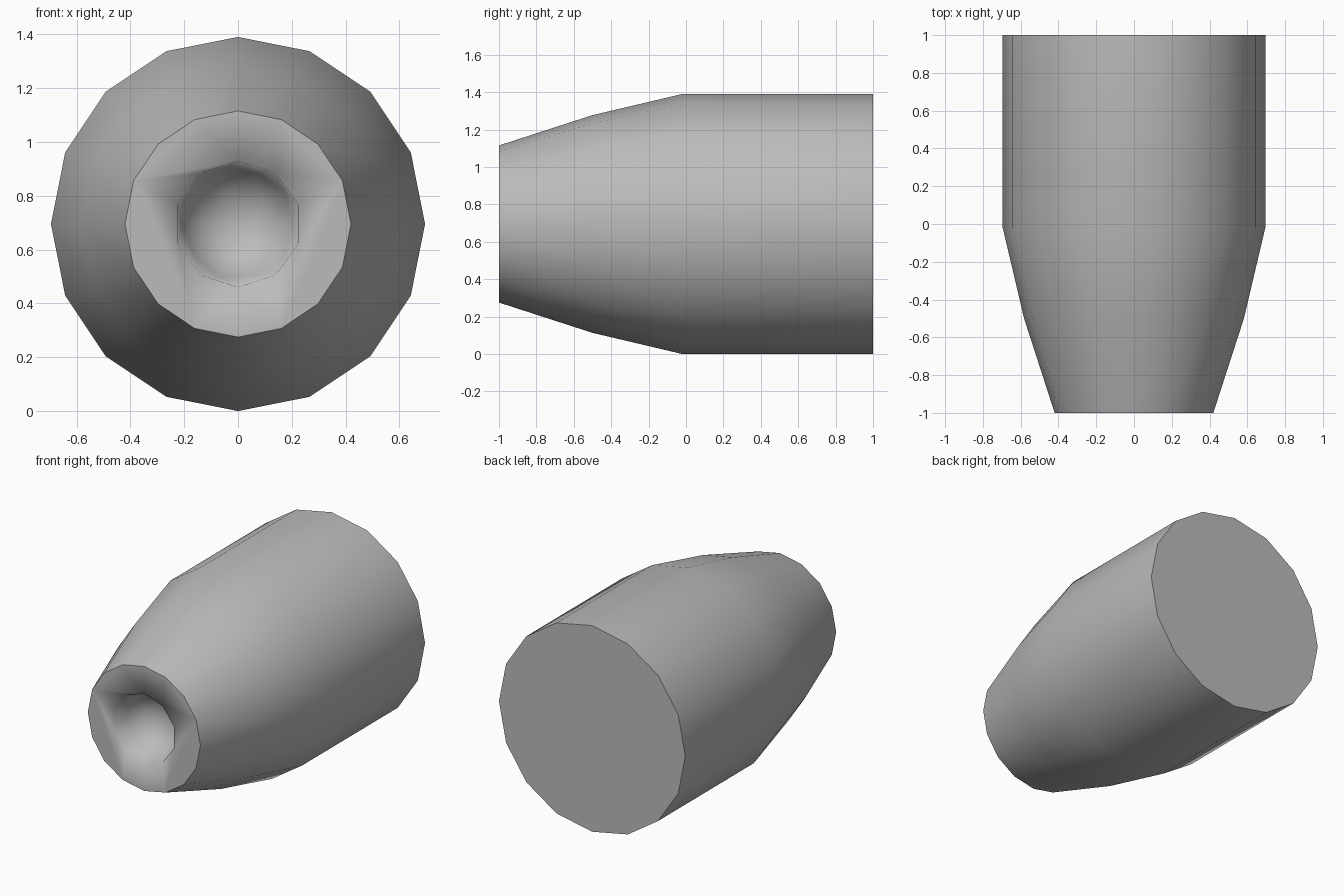
import bpy, bmesh, math
from mathutils import Matrix

cube = bpy.data.objects.get("Cube")
if cube:
    bpy.data.objects.remove(cube, do_unlink=True)

SIDES = 16
RADIUS = 0.695
PROFILE = [(-1.0, 0.42), (-0.5, 0.582), (-0.02, RADIUS), (1.0, RADIUS)]  # (y, radius)
CAVITY = 0.235

metal = bpy.data.materials.new("grey metal")
metal.use_nodes = True
colour = (0.5, 0.5, 0.5, 1)
metal.diffuse_color = colour
metal.node_tree.nodes["Principled BSDF"].inputs["Base Color"].default_value = colour

bm = bmesh.new()

# Rounded cavity in the tip: inner half of a ball
place = Matrix.Translation((0, -1, RADIUS)) @ Matrix.Rotation(math.pi / 2, 4, 'X')
bmesh.ops.create_icosphere(bm, subdivisions=2, radius=CAVITY, matrix=place)
outside = [v for v in bm.verts if v.co.y < -1.001]
bmesh.ops.delete(bm, geom=outside, context='VERTS')
mouth = [v for v in bm.verts if v.co.y < -0.999]


def ring(y, radius):
    """Vertices of a circle around the long axis."""
    angles = [2 * math.pi * i / SIDES for i in range(SIDES)]
    return [bm.verts.new((radius * math.sin(a), y, RADIUS + radius * math.cos(a))) for a in angles]


# Tapered nose and straight body
rings = [ring(y, r) for y, r in PROFILE]
for a, b in zip(rings, rings[1:]):
    for i in range(SIDES):
        j = (i + 1) % SIDES
        bm.faces.new((a[i], a[j], b[j], b[i]))
back = bm.faces.new(rings[-1])


# Flat rim joining the nose to the cavity, one face per half
def half(verts, side):
    """Vertices on one side of the middle, from top to bottom."""
    return sorted((v for v in verts if v.co.x * side > -0.001), key=lambda v: -v.co.z)


for side in (-1, 1):
    bm.faces.new(half(rings[0], side) + half(mouth, side)[::-1])
bmesh.ops.recalc_face_normals(bm, faces=bm.faces[:])

# Smooth everywhere except at the outer rim and the base edge
for f in bm.faces:
    f.smooth = f is not back
for loop in (rings[0], rings[-1]):
    for i in range(SIDES):
        bm.edges.get((loop[i], loop[(i + 1) % SIDES])).smooth = False

mesh = bpy.data.meshes.new("hollow_tip_slug")
bm.to_mesh(mesh)
bm.free()
mesh.materials.append(metal)
slug = bpy.data.objects.new("hollow_tip_slug", mesh)
bpy.context.collection.objects.link(slug)
